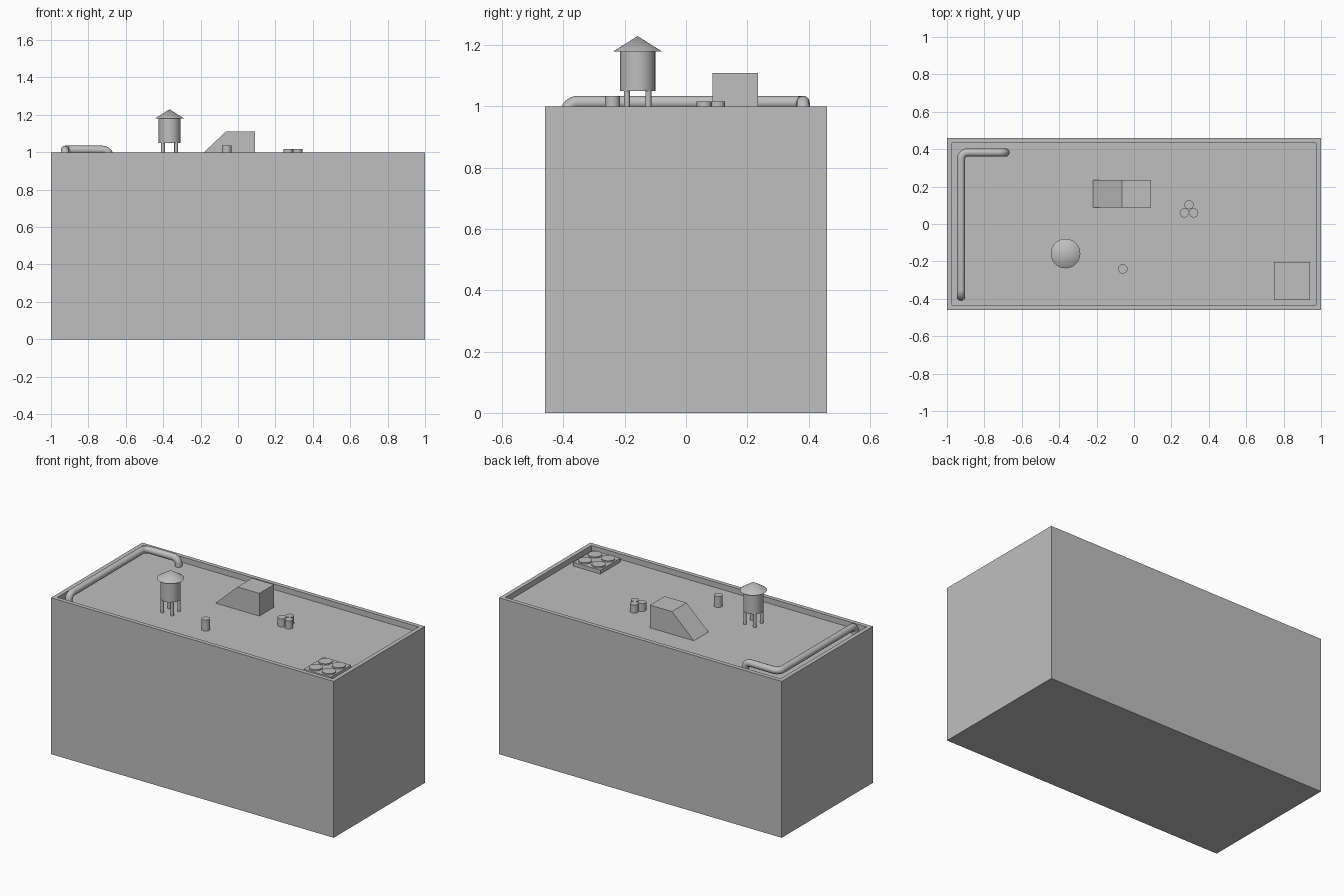
import bpy, bmesh, math
from mathutils import Vector

cube = bpy.data.objects.get("Cube")
if cube:
    bpy.data.objects.remove(cube, do_unlink=True)

grey = bpy.data.materials.new("plain_grey")
grey.use_nodes = True
colour = (0.52, 0.52, 0.52, 1)
grey.diffuse_color = colour
grey.node_tree.nodes["Principled BSDF"].inputs["Base Color"].default_value = colour

ROOF = 0.965   # sunken roof deck
RIM = 1.0      # parapet top


def add(name, data):
    ob = bpy.data.objects.new(name, data)
    bpy.context.collection.objects.link(ob)
    data.materials.append(grey)
    return ob


def from_bmesh(name, bm):
    bmesh.ops.recalc_face_normals(bm, faces=bm.faces)
    mesh = bpy.data.meshes.new(name)
    bm.to_mesh(mesh)
    bm.free()
    return add(name, mesh)


def box(bm, x0, x1, y0, y1, z0, z1):
    verts = bmesh.ops.create_cube(bm, size=1)["verts"]
    for v in verts:
        v.co = Vector(((x0 + x1) / 2 + v.co.x * (x1 - x0),
                       (y0 + y1) / 2 + v.co.y * (y1 - y0),
                       (z0 + z1) / 2 + v.co.z * (z1 - z0)))
    return verts


def cylinder(name, x, y, z0, z1, r, r_top=None, sides=32):
    bm = bmesh.new()
    bmesh.ops.create_cone(bm, cap_ends=True, segments=sides, radius1=r,
                          radius2=r if r_top is None else r_top, depth=z1 - z0)
    bmesh.ops.translate(bm, verts=bm.verts, vec=(x, y, (z0 + z1) / 2))
    ob = from_bmesh(name, bm)
    bpy.ops.object.select_all(action='DESELECT')
    ob.select_set(True)
    bpy.context.view_layer.objects.active = ob
    bpy.ops.object.shade_smooth_by_angle(angle=math.radians(30))
    return ob


# Building block with parapet and sunken roof
bm = bmesh.new()
box(bm, -1, 1, -0.461, 0.461, 0, RIM)
bm.normal_update()
top = max(bm.faces, key=lambda f: f.calc_center_median().z)
bmesh.ops.inset_region(bm, faces=[top], thickness=0.038)
deck = bmesh.ops.extrude_face_region(bm, geom=[top])["geom"]
bmesh.ops.translate(bm, verts=[g for g in deck if isinstance(g, bmesh.types.BMVert)],
                    vec=(0, 0, ROOF - RIM))
if top.is_valid:
    bmesh.ops.delete(bm, geom=[top], context='FACES_ONLY')
from_bmesh("building", bm)

# Stair house with sloped side
bm = bmesh.new()
for v in box(bm, -0.22, 0.09, 0.087, 0.235, ROOF, 1.11):
    if v.co.z > RIM and v.co.x < 0:
        v.co.x = -0.065
from_bmesh("stair_house", bm)

# Water tank
tx, ty = -0.366, -0.158
for i, (sx, sy) in enumerate(((-1, -1), (1, -1), (1, 1), (-1, 1))):
    cylinder(f"tank_leg_{i + 1}", tx + sx * 0.035, ty + sy * 0.035, ROOF, 1.055, 0.01, sides=16)
cylinder("tank_body", tx, ty, 1.05, 1.182, 0.058)
cylinder("tank_roof", tx, ty, 1.18, 1.23, 0.079, 0)

# Roof vents: one alone, three clustered
cylinder("single_vent", -0.06, -0.24, ROOF, 1.035, 0.025)
for i in range(3):
    a = math.pi / 2 + i * math.tau / 3
    cylinder(f"cluster_vent_{i + 1}", 0.294 + 0.029 * math.cos(a),
             0.074 + 0.029 * math.sin(a), ROOF, 1.017, 0.0245)

# Fan unit with four fan covers
bm = bmesh.new()
box(bm, 0.748, 0.94, -0.405, -0.203, ROOF, 0.99)
from_bmesh("fan_unit", bm)
for i, (sx, sy) in enumerate(((-1, -1), (1, -1), (1, 1), (-1, 1))):
    cylinder(f"fan_cover_{i + 1}", 0.844 + sx * 0.047, -0.304 + sy * 0.049, 0.985, 0.998, 0.04)


# Pipe along the parapet, bends rounded between straight runs
corners = [Vector(p) for p in ((-0.925, -0.388, ROOF), (-0.925, -0.388, 1.013),
                               (-0.925, 0.382, 1.013), (-0.688, 0.382, 1.013),
                               (-0.688, 0.382, ROOF))]
path = [corners[0]]
for a, b, c in zip(corners, corners[1:], corners[2:]):
    start = b + (a - b).normalized() * 0.035
    end = b + (c - b).normalized() * 0.035
    centre = start + end - b
    for k in range(7):
        t = k / 6 * math.pi / 2
        path.append(centre + (start - centre) * math.cos(t) + (end - centre) * math.sin(t))
path.append(corners[-1])
curve = bpy.data.curves.new("roof_pipe", 'CURVE')
curve.dimensions = '3D'
curve.bevel_depth = 0.022
curve.bevel_resolution = 4
curve.use_fill_caps = True
spline = curve.splines.new('POLY')
spline.points.add(len(path) - 1)
for point, co in zip(spline.points, path):
    point.co = (*co, 1)
spline.use_smooth = True
add("roof_pipe", curve)
